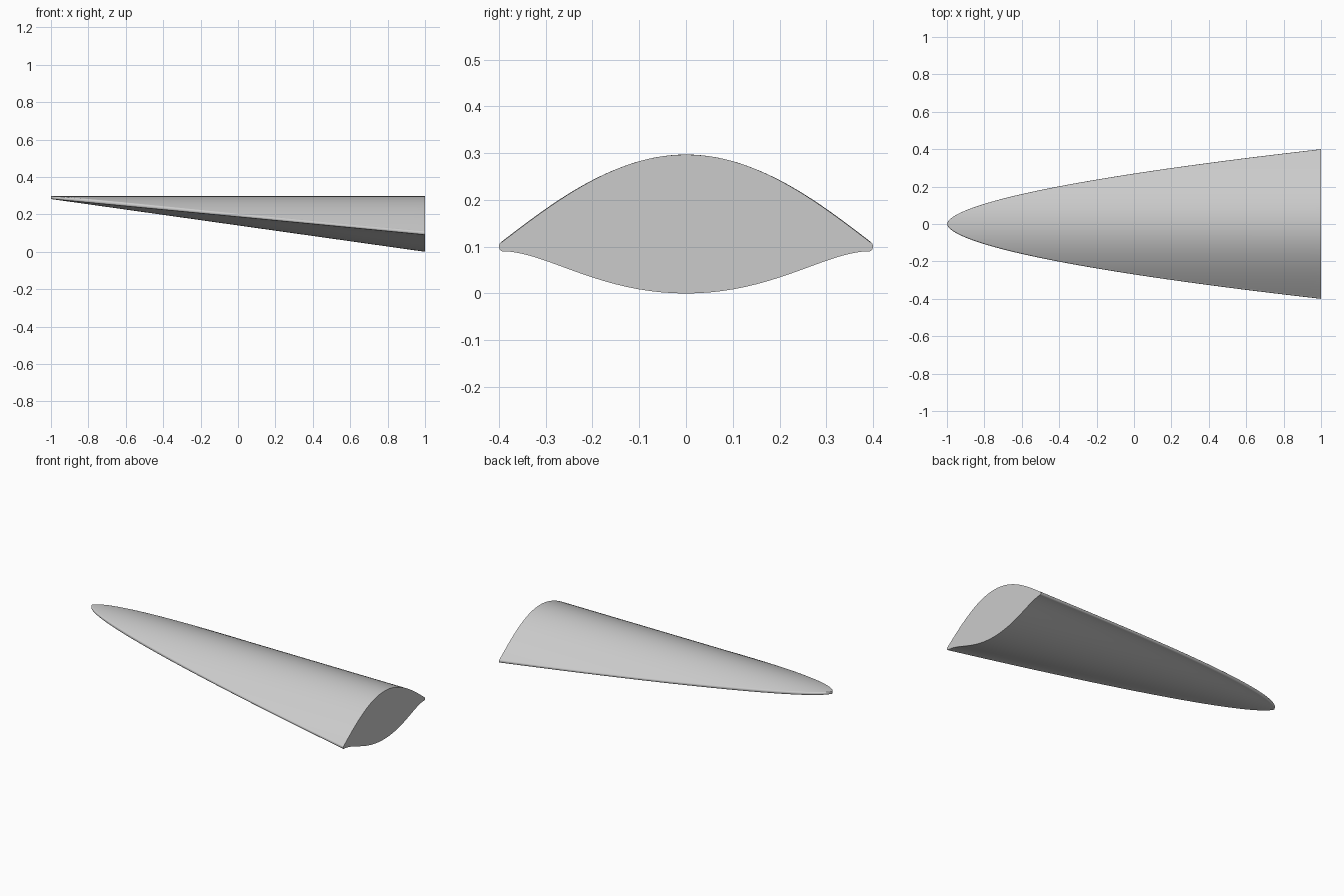
import bpy, bmesh, math

cube = bpy.data.objects.get("Cube")
if cube:
    bpy.data.objects.remove(cube, do_unlink=True)

STATIONS, SPAN, ROUND = 64, 24, 6


def half_width(s):
    return 0.4 * s ** 0.57


def upper_z(y):
    # Upper skin is the same curve all along the length
    v = y / 0.4
    return 0.297 - 0.23 * v ** 2 + 0.038 * v ** 4


def lower_z(u, s):
    # Lower skin grows in proportion to the distance from the nose
    return 0.282 * (1 - s) + s * (0.14 * u ** 2 - 0.05 * u ** 6)


def section(s):
    """Closed cross-section, starting at the top centre."""
    w = half_width(s)
    inset = min(0.007, 0.3 * w)
    y_in = w - inset
    ys = [y_in * math.sin(math.pi / 2 * i / SPAN) for i in range(SPAN + 1)]
    top = [(y, upper_z(y)) for y in ys]
    bottom = [(y, lower_z(y / w, s)) for y in reversed(ys)]
    za, zb = top[-1][1], bottom[0][1]
    # Rounded leading edge
    edge = []
    for i in range(1, ROUND):
        a = math.pi * i / ROUND
        edge.append((y_in + inset * math.sin(a),
                     (za + zb) / 2 + (za - zb) / 2 * math.cos(a)))
    half = top + edge + bottom
    return half + [(-y, z) for y, z in reversed(half[1:-1])]


# Body skinned through the cross-sections, closed at nose and base
bm = bmesh.new()
rings = []
for i in range(STATIONS + 1):
    s = max(i / STATIONS, 0.006) ** 2
    rings.append([bm.verts.new((2 * s - 1, y, z)) for y, z in section(s)])
for a, b in zip(rings, rings[1:]):
    for j in range(len(a)):
        k = (j + 1) % len(a)
        bm.faces.new((a[j], a[k], b[k], b[j]))
bm.faces.new(rings[0])
bm.faces.new(rings[-1])
bmesh.ops.recalc_face_normals(bm, faces=bm.faces)

mesh = bpy.data.meshes.new("wedge_body")
bm.to_mesh(mesh)
bm.free()
body = bpy.data.objects.new("wedge_body", mesh)
bpy.context.collection.objects.link(body)

# Single grey colour
grey = bpy.data.materials.new("light grey")
grey.use_nodes = True
colour = (0.6, 0.6, 0.6, 1)
grey.diffuse_color = colour
grey.node_tree.nodes["Principled BSDF"].inputs["Base Color"].default_value = colour
mesh.materials.append(grey)

bpy.ops.object.select_all(action='DESELECT')
body.select_set(True)
bpy.context.view_layer.objects.active = body
bpy.ops.object.shade_smooth_by_angle(angle=math.radians(40))
